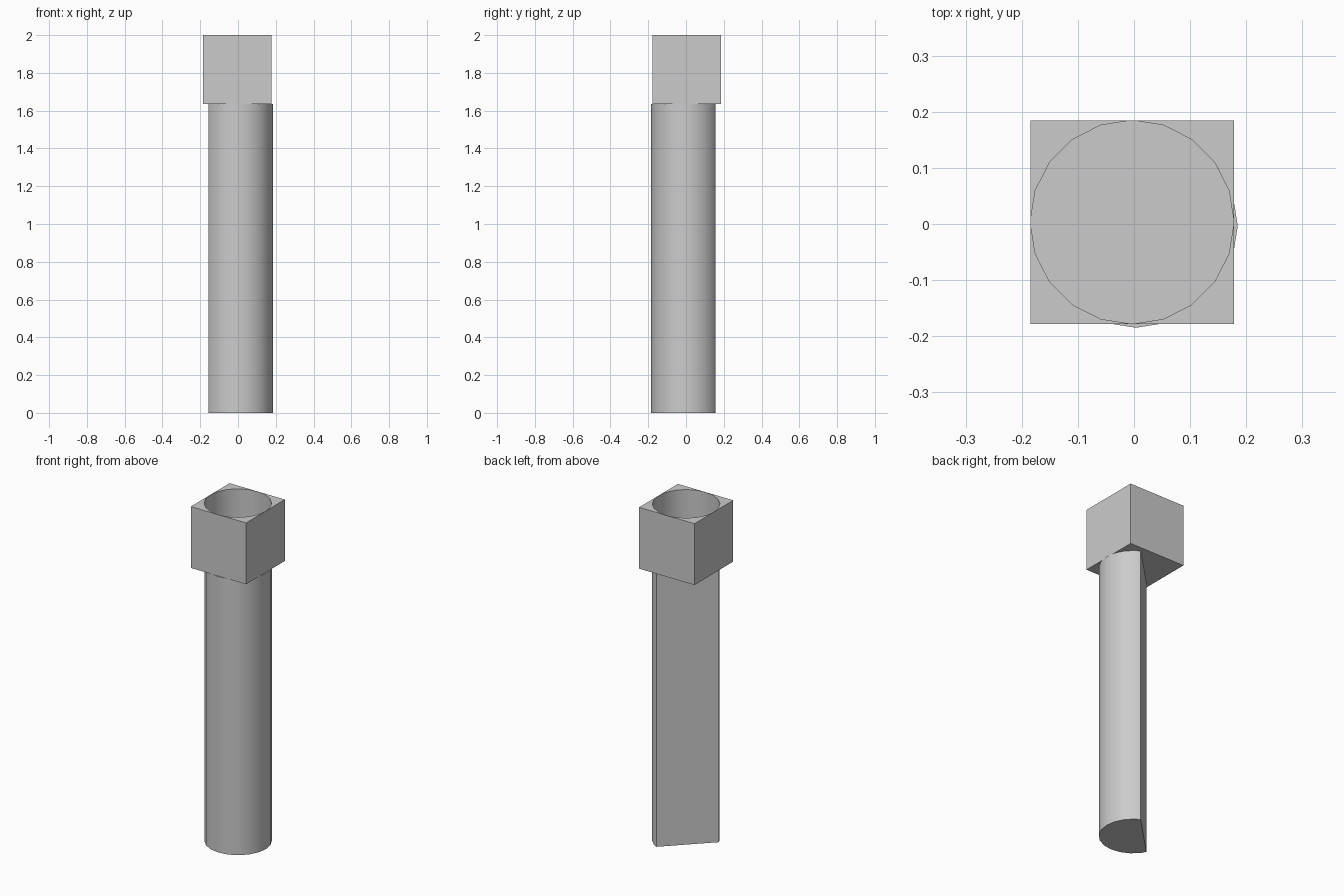
import bpy, bmesh
from math import cos, sin, radians

if "Cube" in bpy.data.objects:
    bpy.data.objects.remove(bpy.data.objects["Cube"])

GREY = (0.6, 0.6, 0.6, 1)
mat = bpy.data.materials.new("plain_grey")
mat.use_nodes = True
mat.diffuse_color = GREY
mat.node_tree.nodes["Principled BSDF"].inputs["Base Color"].default_value = GREY

R = 0.1815            # shaft and socket radius, half the head width
STEP = 18             # degrees per side
HEAD_BOTTOM, HOLE_FLOOR, TOP = 1.636, 1.82, 2.0
SHIFT = 0.0034        # shaft and head sit slightly off each other


def point(angle, radius=R):
    return radius * cos(radians(angle)), radius * sin(radians(angle))


def ring(bm, points, z):
    return [bm.verts.new((x, y, z)) for x, y in points]


def walls(bm, low, high):
    for i in range(len(low)):
        j = (i + 1) % len(low)
        bm.faces.new((low[i], low[j], high[j], high[i]))


def finish(bm, name, offset):
    bmesh.ops.recalc_face_normals(bm, faces=bm.faces)
    mesh = bpy.data.meshes.new(name)
    bm.to_mesh(mesh)
    bm.free()
    mesh.materials.append(mat)
    obj = bpy.data.objects.new(name, mesh)
    obj.location = (offset, -offset, 0)
    bpy.context.collection.objects.link(obj)
    bpy.ops.object.select_all(action="DESELECT")
    obj.select_set(True)
    bpy.context.view_layer.objects.active = obj
    bpy.ops.object.shade_smooth_by_angle(angle=radians(30))


# Shaft: round bar with one flat side, cut through the middle of two facets
half_step = STEP / 2
apothem = R * cos(radians(half_step))
outline = [point(k * STEP) for k in range(-8, 4)]
outline = [point(-153, apothem)] + outline + [point(63, apothem)]
bm = bmesh.new()
low, high = ring(bm, outline, 0), ring(bm, outline, HEAD_BOTTOM)
walls(bm, low, high)
bm.faces.new(low)
bm.faces.new(high)
finish(bm, "flat_sided_shaft", SHIFT)

# Head: square block with a round blind socket that reaches its walls
bm = bmesh.new()
square = [(R, R), (-R, R), (-R, -R), (R, -R)]
circle = [point(k * STEP) for k in range(20)]
low, high = ring(bm, square, HEAD_BOTTOM), ring(bm, square, TOP)
floor, rim = ring(bm, circle, HOLE_FLOOR), ring(bm, circle, TOP)
walls(bm, low, high)
walls(bm, floor, rim)
bm.faces.new(low)
bm.faces.new(floor)
# Four corner pieces of the top face around the socket
for q in range(4):
    arc = [rim[(5 * q + k) % 20] for k in range(6)]
    bm.faces.new([high[q]] + arc[::-1])
bm.normal_update()
# Turn every face outwards: socket faces look at the axis, the rest away from it
wrong = []
socket = set(floor + rim)
for f in bm.faces:
    c = f.calc_center_median()
    if abs(f.normal.z) > 0.5:
        bad = (f.normal.z > 0) != (c.z > HEAD_BOTTOM + 0.01)
    else:
        outward = f.normal.x * c.x + f.normal.y * c.y > 0
        bad = outward == all(v in socket for v in f.verts)
    if bad:
        wrong.append(f)
bmesh.ops.reverse_faces(bm, faces=wrong)
# Join the rim corners so the block is one shell
mesh_offset = -SHIFT
finish_normals = bmesh.ops.recalc_face_normals
finish(bm, "square_socket_head", mesh_offset)
